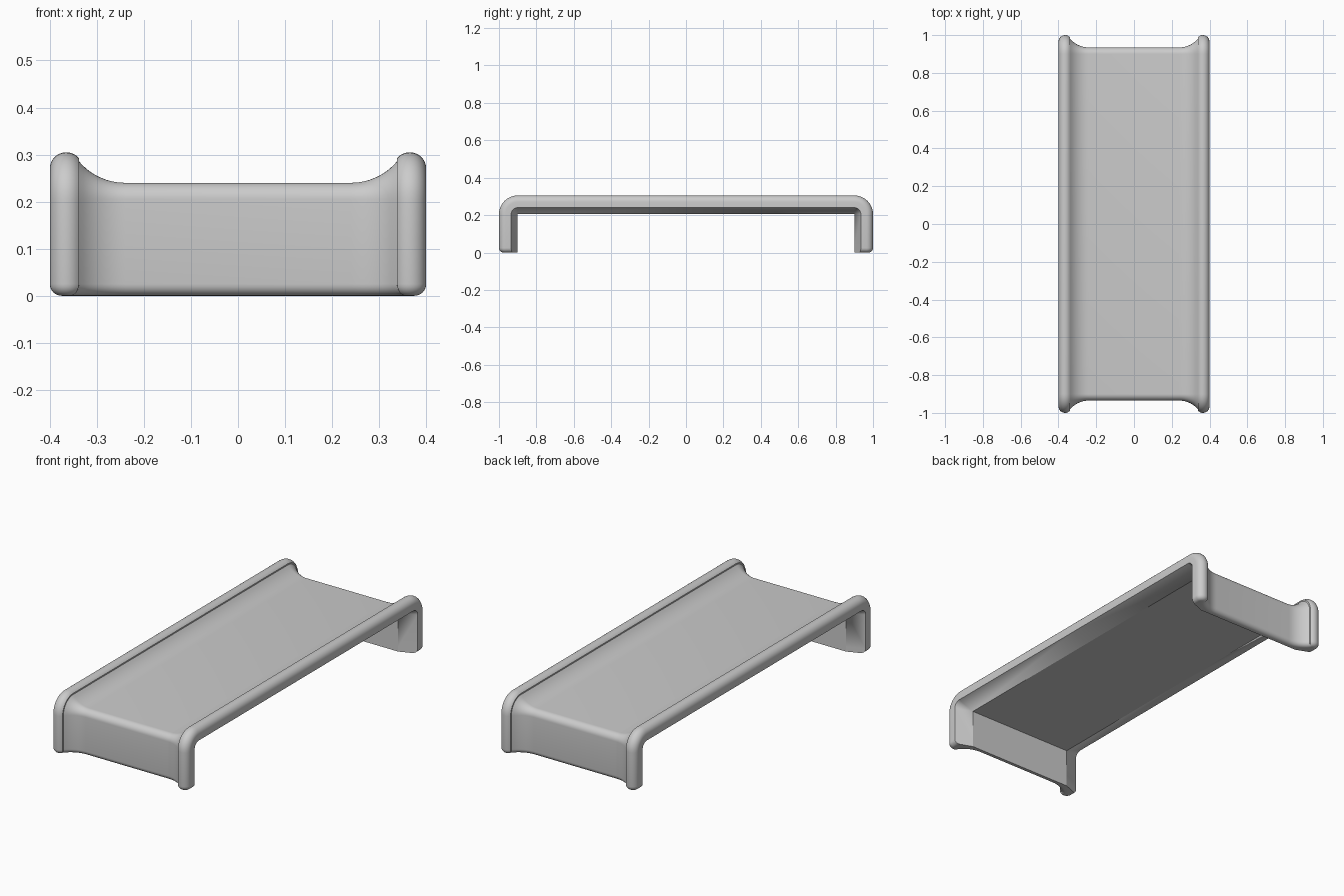
import bpy
import bmesh
from math import sin, cos, pi, radians

cube = bpy.data.objects.get("Cube")
if cube:
    bpy.data.objects.remove(cube, do_unlink=True)

HALF_W, RIM_D, FLOOR_D = 0.4, 0.1, 0.035    # half width, rim and floor heights above the underside
RIM_R, SWEEP_R, FLAT_X = 0.035, 0.128, 0.24  # rim rounding, concave flank, flat floor half width
UNDER_X = 0.31                               # where the underside chamfer starts
CORNER_Y, CORNER_Z = 0.9, 0.205              # inner corner between deck and leg
EDGE_R = 0.025                               # rounding at the foot of each leg


def channel_profile(inset):
    """Closed cross-section as (x, height), with its outer skin pulled in by inset."""
    half = [(UNDER_X, 0), (HALF_W - inset, FLOOR_D * (1 - inset / (HALF_W - UNDER_X)))]
    r = RIM_R - inset
    for i in range(12):
        a = radians(140) * i / 11
        half.append((HALF_W - RIM_R + r * cos(a), RIM_D - RIM_R + r * sin(a)))
    r = SWEEP_R + inset
    for i in range(9):
        a = radians(50) * (1 - i / 8)
        half.append((FLAT_X + r * sin(a), FLOOR_D + SWEEP_R - r * cos(a)))
    return half + [(-x, d) for x, d in reversed(half)]


# Stations along the front half: rounded foot, corner arc, deck middle
rings = []
for i in range(7):
    a = pi / 2 * i / 6
    z = EDGE_R * (1 - cos(a))
    rings.append([(x, -CORNER_Y - d, z) for x, d in channel_profile(EDGE_R * (1 - sin(a)))])
skin = channel_profile(0)
for i in range(11):
    a = pi / 2 * i / 10
    rings.append([(x, -CORNER_Y - d * cos(a), CORNER_Z + d * sin(a)) for x, d in skin])
rings.append([(x, 0, CORNER_Z + d) for x, d in skin])

bm = bmesh.new()
loops = [[bm.verts.new(p) for p in ring] for ring in rings]
for low, high in zip(loops, loops[1:]):
    n = len(low)
    for i in range(n):
        j = (i + 1) % n
        bm.faces.new((low[i], low[j], high[j], high[i]))
bm.faces.new(loops[0])
bmesh.ops.remove_doubles(bm, verts=bm.verts, dist=0.0001)
bmesh.ops.recalc_face_normals(bm, faces=bm.faces)
# The open middle loop is closed by the mirrored half, so check the way the deck faces
deck = max(bm.faces, key=lambda f: f.calc_area() if f.calc_center_median().z > 0.22 else 0)
if deck.normal.z < 0:
    bmesh.ops.reverse_faces(bm, faces=bm.faces)
mesh = bpy.data.meshes.new("channel_bench")
bm.to_mesh(mesh)
bm.free()

bench = bpy.data.objects.new("channel_bench", mesh)
bpy.context.collection.objects.link(bench)

# Plain grey finish
grey = bpy.data.materials.new("plain_grey")
grey.use_nodes = True
colour = (0.6, 0.6, 0.6, 1)
grey.diffuse_color = colour
grey.node_tree.nodes["Principled BSDF"].inputs["Base Color"].default_value = colour
mesh.materials.append(grey)

# Back half
mirror = bench.modifiers.new("back_half", "MIRROR")
mirror.use_axis = (False, True, False)
mirror.use_clip = True

bpy.ops.object.select_all(action="DESELECT")
bench.select_set(True)
bpy.context.view_layer.objects.active = bench
bpy.ops.object.shade_smooth_by_angle(angle=radians(20))
